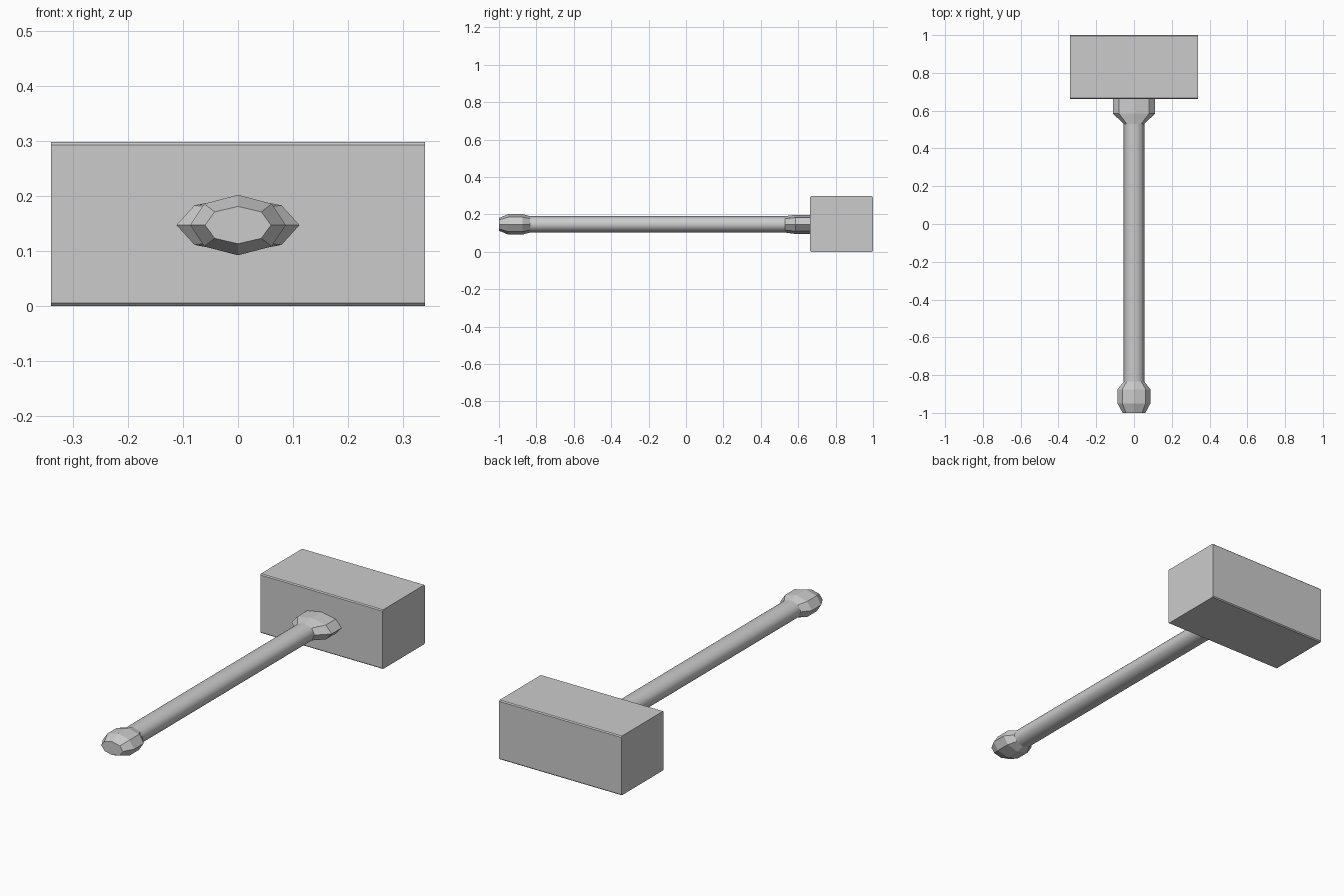
import bpy, math

if "Cube" in bpy.data.objects:
    bpy.data.objects.remove(bpy.data.objects["Cube"])

ZC = 0.147   # height of the handle axis
SIDES = 8


def make_object(name, verts, faces):
    mesh = bpy.data.meshes.new(name)
    mesh.from_pydata(verts, [], faces)
    mesh.update()
    obj = bpy.data.objects.new(name, mesh)
    bpy.context.collection.objects.link(obj)
    return obj


def loft(name, rings, smooth=False):
    """Eight-sided oval tube along y; each ring is (y, half width, half height)."""
    verts, faces = [], []
    for y, rx, rz in rings:
        for i in range(SIDES):
            a = 2 * math.pi * i / SIDES
            verts.append((rx * math.cos(a), y, ZC + rz * math.sin(a)))
    for r in range(len(rings) - 1):
        for i in range(SIDES):
            j = (i + 1) % SIDES
            b, t = r * SIDES, (r + 1) * SIDES
            faces.append((b + i, t + i, t + j, b + j))
    faces.append(tuple(range(SIDES)))
    last = (len(rings) - 1) * SIDES
    faces.append(tuple(reversed(range(last, last + SIDES))))
    obj = loft_obj = make_object(name, verts, faces)
    if smooth:
        for p in obj.data.polygons[:-2]:
            p.use_smooth = True
    return loft_obj


# Hammer head: block with thin chamfers along its long edges
W, Y0, Y1, H, C = 0.34, 0.663, 1.0, 0.298, 0.005
profile = [(Y0 + C, 0), (Y1 - C, 0), (Y1, C), (Y1, H - C),
           (Y1 - C, H), (Y0 + C, H), (Y0, H - C), (Y0, C)]
n = len(profile)
verts = [(x, y, z) for x in (-W, W) for y, z in profile]
faces = [(i, n + i, n + (i + 1) % n, (i + 1) % n)[::-1] for i in range(n)]
faces += [tuple(reversed(range(n))), tuple(range(n, 2 * n))]
make_object("hammer_head", verts, faces)

# Smooth shaft
loft("handle_shaft", [(-0.84, 0.055, 0.044), (0.535, 0.055, 0.044)], smooth=True)

# Faceted pommel at the grip end
loft("handle_pommel", [(-1.0, 0.06, 0.034), (-0.95, 0.087, 0.055),
                       (-0.875, 0.087, 0.055), (-0.835, 0.055, 0.044)])

# Faceted collar where the shaft meets the head
loft("head_collar", [(0.53, 0.055, 0.044), (0.585, 0.112, 0.051),
                     (0.67, 0.112, 0.051)])

# Consistent outward normals
import bmesh
for obj in bpy.context.collection.objects:
    bm = bmesh.new()
    bm.from_mesh(obj.data)
    bmesh.ops.recalc_face_normals(bm, faces=bm.faces)
    bm.to_mesh(obj.data)
    bm.free()
